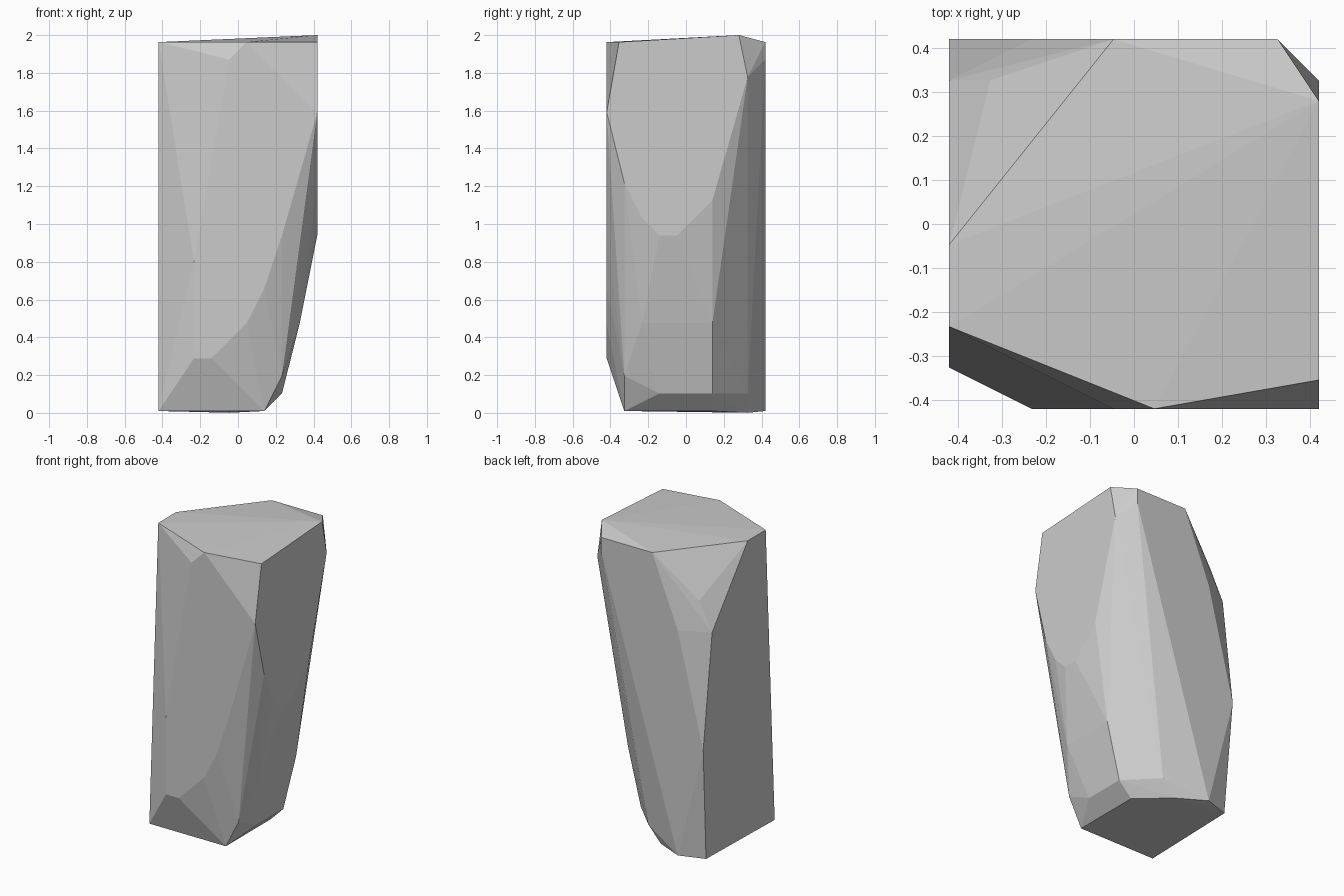
import bpy
import bmesh
from mathutils import Vector

default_cube = bpy.data.objects.get("Cube")
if default_cube:
    bpy.data.objects.remove(default_cube, do_unlink=True)

# The stone is carved on a regular grid: NEAR and FAR are its outer walls
CELL = 0.0933
NEAR, FAR = 0, 9
MIDDLE = FAR / 2


def grid_point(across, deep, high):
    """Turn grid steps into a position centred on the vertical axis."""
    return Vector(((across - MIDDLE) * CELL, (deep - MIDDLE) * CELL, 0.01 + high * 0.093))


def front_wall(across, high):
    return grid_point(across, NEAR, high)


def back_wall(across, high):
    return grid_point(across, FAR, high)


def plus_x_wall(deep, high):
    return grid_point(FAR, deep, high)


def minus_x_wall(deep, high):
    return grid_point(NEAR, deep, high)


def base(across, deep):
    return grid_point(across, deep, 0)


def rim(across, deep, high=21):
    return grid_point(across, deep, high)


corners = []


def add_corners(place, steps):
    corners.extend(place(*step) for step in steps)


# Slightly tilted top
add_corners(rim, [(FAR, 7.5, 21.4), (FAR, .7), (8, FAR), (4, FAR),
                  (NEAR, 4), (NEAR, 2), (5, NEAR)])

# Outlines of the flat side walls
add_corners(front_wall, [(FAR, 17), (7, 10), (6, 7), (5, 5), (3, 3), (2, 3), (2, 8.5), (4, 20)])
add_corners(plus_x_wall, [(8, 19), (6, 12), (4, 10), (3, 10), (2, 11), (1, 13)])
add_corners(back_wall, [(8, 20), (2, 16), (2, 0), (NEAR, 8)])
add_corners(minus_x_wall, [(8, 16)])

# Chipped upper corner and the tapering lower flank
add_corners(grid_point, [(1, 8, 18), (8, 2, 5), (8, 6, 5), (7, 1, 2),
                         (7, 3, 1), (7, 6, 1), (5, 8, 1)])

# Foot of the stone
add_corners(base, [(NEAR, 1), (6, 1), (6, 6), (.2, 8.4)])
add_corners(grid_point, [(4, 8, -.1)])

# Wrap the corners in a faceted skin
bm = bmesh.new()
for corner in corners:
    bm.verts.new(corner)
hull = bmesh.ops.convex_hull(bm, input=bm.verts)
loose = {item for item in hull["geom_interior"] + hull["geom_unused"]
         if isinstance(item, bmesh.types.BMVert)}
bmesh.ops.delete(bm, geom=list(loose), context="VERTS")
bmesh.ops.recalc_face_normals(bm, faces=bm.faces)
mesh = bpy.data.meshes.new("stone_pillar")
bm.to_mesh(mesh)
bm.free()

stone_pillar = bpy.data.objects.new("stone_pillar", mesh)
bpy.context.collection.objects.link(stone_pillar)

# Plain grey stone
grey = (.6, .6, .6, 1)
stone_grey = bpy.data.materials.new("stone_grey")
stone_grey.use_nodes = True
stone_grey.diffuse_color = grey
stone_grey.node_tree.nodes["Principled BSDF"].inputs["Base Color"].default_value = grey
mesh.materials.append(stone_grey)
